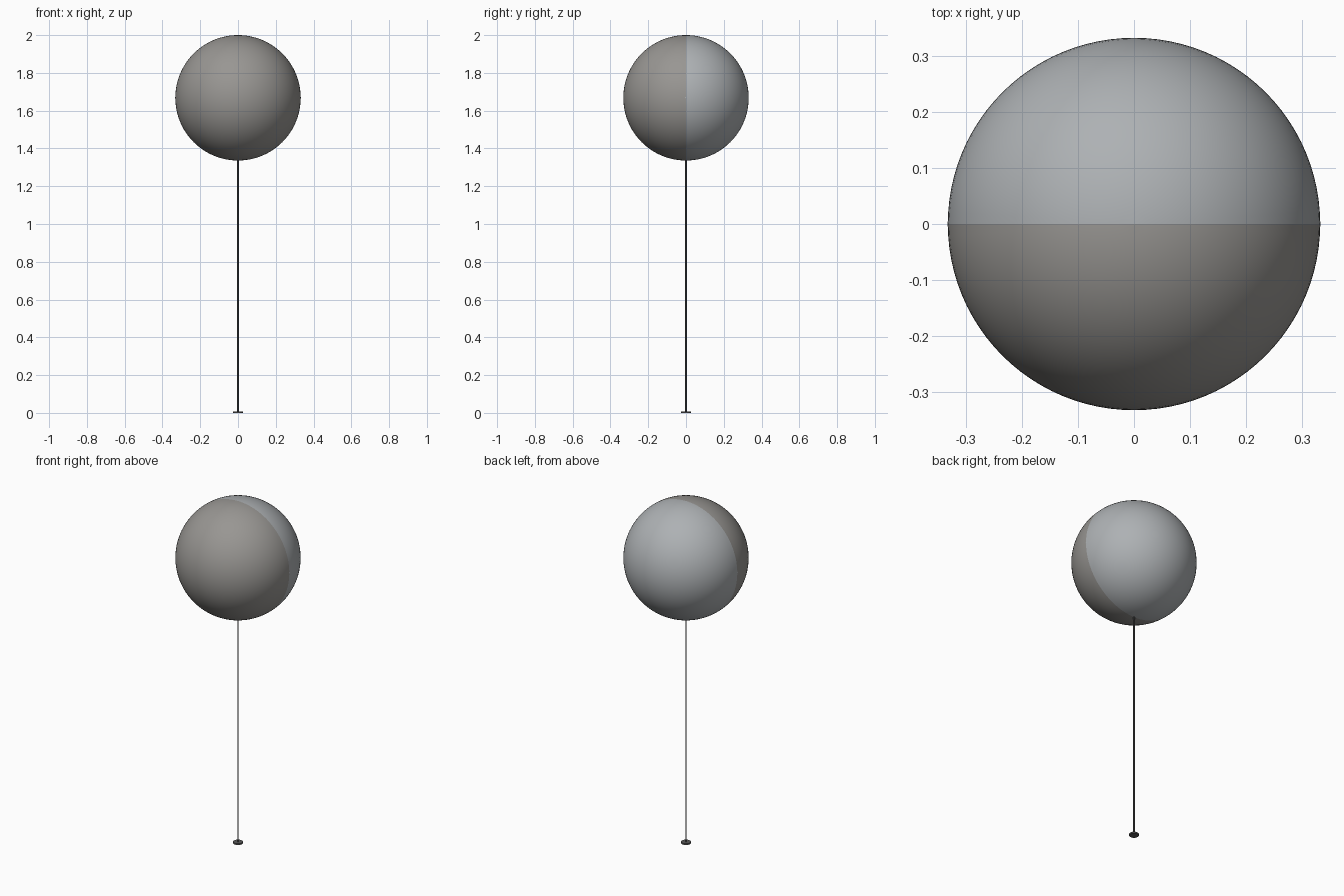
import bpy, bmesh, math
from mathutils import Vector

if "Cube" in bpy.data.objects:
    bpy.data.objects.remove(bpy.data.objects["Cube"])

R, CZ = 0.332, 1.668


def material(name, rgb):
    m = bpy.data.materials.new(name)
    m.diffuse_color = (*rgb, 1)
    m.use_nodes = True
    m.node_tree.nodes["Principled BSDF"].inputs["Base Color"].default_value = m.diffuse_color
    return m


def smooth(ob):
    bpy.ops.object.select_all(action='DESELECT')
    ob.select_set(True)
    bpy.context.view_layer.objects.active = ob
    bpy.ops.object.shade_smooth_by_angle(angle=math.radians(35))


def half_globe(name, side, mat):
    # full sphere cut at the y = 0 seam; side = -1 front, +1 back
    bm = bmesh.new()
    bmesh.ops.create_uvsphere(bm, u_segments=96, v_segments=48, radius=R)
    bmesh.ops.bisect_plane(bm, geom=bm.verts[:] + bm.edges[:] + bm.faces[:],
                           dist=1e-5, plane_co=(0, 0, 0),
                           plane_no=(0, -side, 0), clear_outer=True)
    me = bpy.data.meshes.new(name)
    bm.to_mesh(me)
    bm.free()
    me.materials.append(mat)
    ob = bpy.data.objects.new(name, me)
    ob.location = (0, 0, CZ)
    bpy.context.collection.objects.link(ob)
    smooth(ob)


def cylinder(name, r, z0, z1, mat, sides=32):
    bpy.ops.mesh.primitive_cylinder_add(vertices=sides, radius=r, depth=z1 - z0,
                                        location=(0, 0, (z0 + z1) / 2))
    ob = bpy.context.object
    ob.name = name
    ob.data.materials.append(mat)
    smooth(ob)


# two-tone globe
cool = material("cool_grey", (0.42, 0.44, 0.455))
half_globe("globe_front", -1, material("warm_grey", (0.315, 0.305, 0.29)))
half_globe("globe_back", 1, cool)

# small pins on the seam
for x, label in ((-1, "left"), (1, "right")):
    bpy.ops.mesh.primitive_uv_sphere_add(segments=16, ring_count=8, radius=0.012,
                                         location=(x * (R - 0.011), 0, CZ))
    pin = bpy.context.object
    pin.name = "seam_pin_" + label
    pin.data.materials.append(cool)
    smooth(pin)

# thin stick and foot disc
dark = material("dark_grey", (0.1, 0.1, 0.1))
cylinder("stick", 0.004, 0.004, CZ - R + 0.004, dark, 16)
cylinder("foot_disc", 0.026, 0.0, 0.008, dark)
